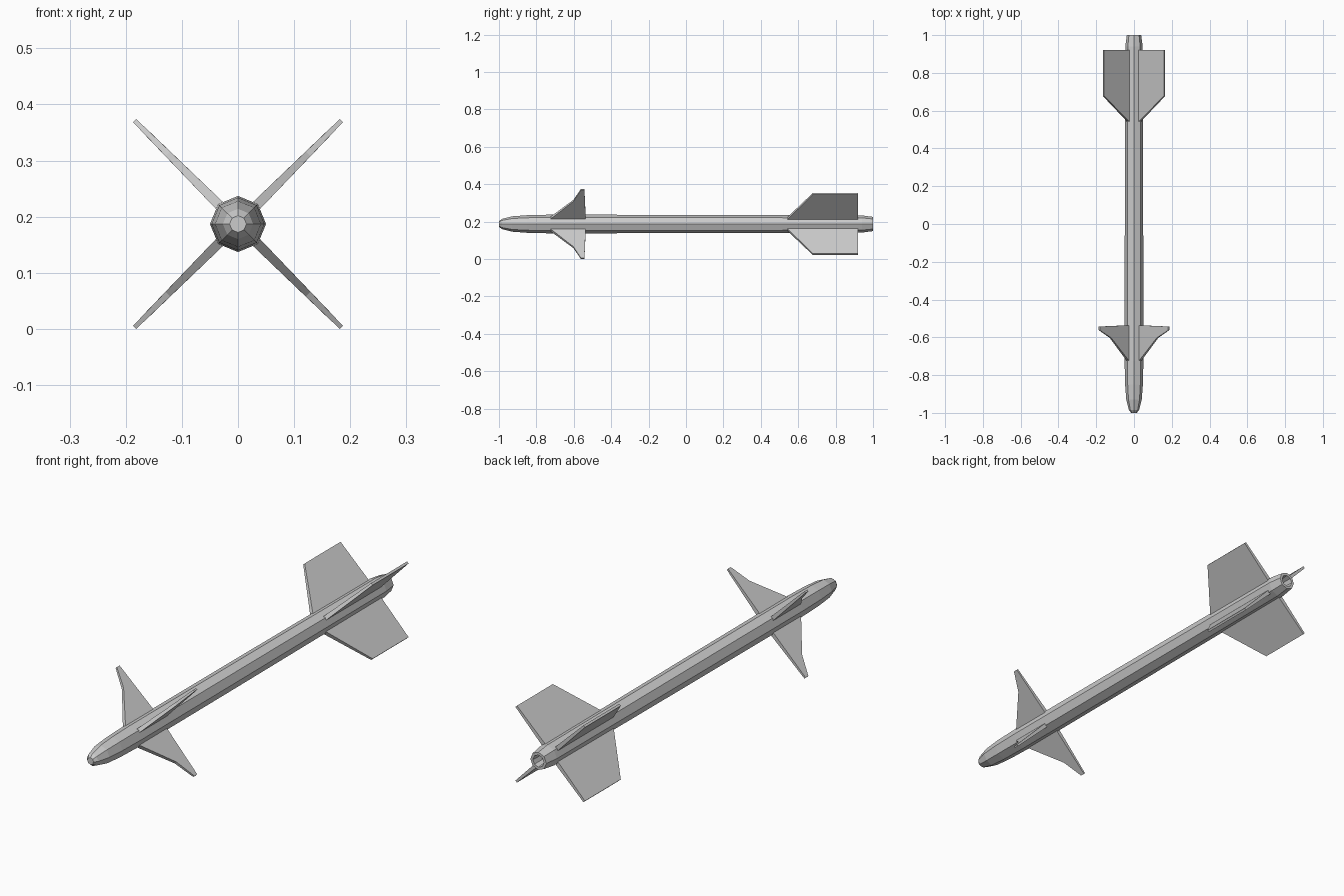
import bpy, bmesh, math
from mathutils import Matrix, Vector

if "Cube" in bpy.data.objects:
    bpy.data.objects.remove(bpy.data.objects["Cube"])

AXIS_Z = 0.187
SIDES = 8


def finish(bm, name):
    bmesh.ops.recalc_face_normals(bm, faces=bm.faces)
    mesh = bpy.data.meshes.new(name)
    bm.to_mesh(mesh)
    bm.free()
    obj = bpy.data.objects.new(name, mesh)
    bpy.context.collection.objects.link(obj)
    return obj


def lathe(name, profile):
    """Octagonal tube along y from (y, radius) pairs, closed at both ends."""
    bm = bmesh.new()
    rings = []
    for y, r in profile:
        rings.append([bm.verts.new((r * math.cos(math.tau * i / SIDES), y,
                                    AXIS_Z + r * math.sin(math.tau * i / SIDES)))
                      for i in range(SIDES)])
    for a, b in zip(rings, rings[1:]):
        for i in range(SIDES):
            j = (i + 1) % SIDES
            bm.faces.new((a[i], a[j], b[j], b[i]))
    bm.faces.new(rings[0])
    bm.faces.new(rings[-1])
    return finish(bm, name)


def fin(name, outline, angle, root_half, tip_half):
    """Blunt-edged fin from (y, radial distance) points, thinning outwards."""
    bm = bmesh.new()
    r0 = min(r for _, r in outline)
    r1 = max(r for _, r in outline)
    turn = Matrix.Translation((0, 0, AXIS_Z)) @ Matrix.Rotation(angle, 4, 'Y')
    sides = []
    for s in (-1, 1):
        loop = []
        for y, r in outline:
            t = root_half + (tip_half - root_half) * (r - r0) / (r1 - r0)
            loop.append(bm.verts.new(turn @ Vector((r, y, s * t))))
        sides.append(loop)
        bm.faces.new(loop)
    n = len(outline)
    for i in range(n):
        j = (i + 1) % n
        bm.faces.new((sides[0][i], sides[0][j], sides[1][j], sides[1][i]))
    return finish(bm, name)


# Body with blunt nose and recessed exhaust
lathe("body", [(-1.0, 0.015), (-0.985, 0.027), (-0.93, 0.041), (-0.85, 0.047),
               (-0.725, 0.05), (-0.07, 0.049), (0.94, 0.046), (1.0, 0.038),
               (1.0, 0.026), (0.95, 0.022)])

# Four front and four tail fins in an X layout
FRONT = [(-0.73, 0.04), (-0.602, 0.177), (-0.562, 0.2604), (-0.543, 0.2604),
         (-0.536, 0.04)]
TAIL = [(0.54, 0.04), (0.677, 0.228), (0.92, 0.228), (0.92, 0.04)]
for k in range(4):
    a = math.pi / 4 + k * math.pi / 2
    fin(f"front_fin_{k + 1}", FRONT, a, 0.009, 0.004)
    fin(f"tail_fin_{k + 1}", TAIL, a, 0.009, 0.005)
